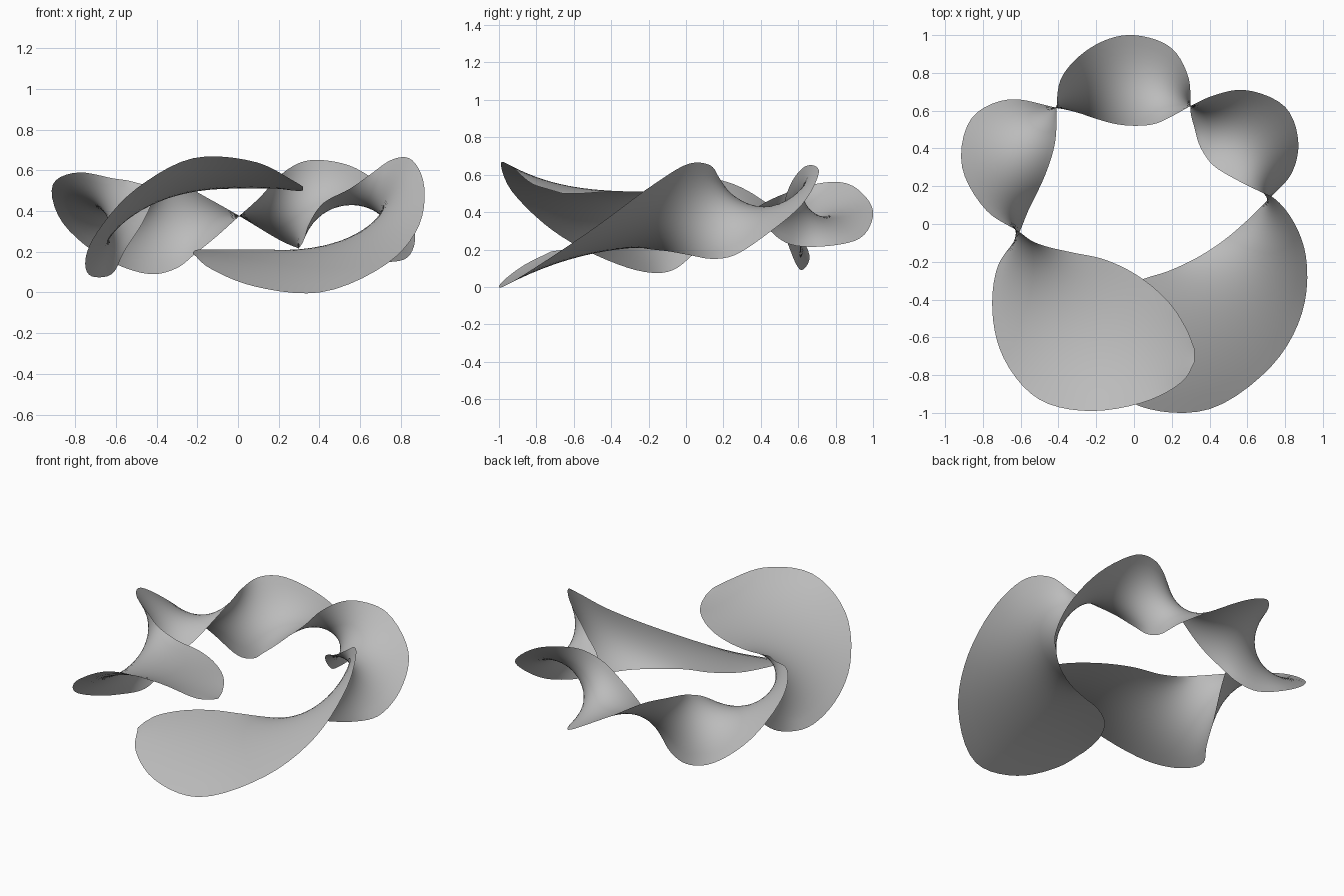
import bpy
import bmesh
from mathutils import Vector

STEPS = 5      # spline samples between two stations
ACROSS = 14    # quads across the ribbon

start_cube = bpy.data.objects.get("Cube")
if start_cube:
    bpy.data.objects.remove(start_cube, do_unlink=True)

# Two rails of the twisted ribbon in hundredths, running from the end of
# one large lobe, round the back, to the end of the other large lobe.
rail_a = [
    (32, -73, 52), (27, -82, 55), (9, -93, 64), (-22, -99, 66), (-50, -93, 51),
    (-69, -71, 30), (-75, -46, 16), (-72, -22, 8),
    (-62, -7, 9), (-56, 7, 20), (-47, 26, 34), (-42, 42, 45), (-41, 53, 50),
    (-41, 61, 53), (-39, 76, 56), (-31, 87, 55), (-16, 97, 47), (0, 100, 38),
    (20, 93, 26), (29, 77, 22), (30, 59, 22), (32, 51, 25), (35, 41, 34),
    (42, 31, 44), (55, 23, 51), (65, 18, 58),
    (75, 13, 65), (84, 2, 66), (91, -17, 55), (89, -47, 33), (73, -75, 14),
    (40, -98, 0), (8, -98, 3), (-14, -86, 12), (-22, -72, 19),
]
rail_b = [
    (32, -66, 50), (28, -56, 50), (19, -42, 51), (3, -28, 51), (-15, -19, 51),
    (-33, -15, 51), (-46, -12, 53), (-54, -9, 55),
    (-61, -4, 56), (-78, 7, 59), (-91, 30, 53), (-86, 56, 34), (-66, 66, 17),
    (-43, 62, 9), (-30, 59, 12), (-21, 56, 19), (-10, 53, 28), (0, 52, 37),
    (11, 53, 47), (20, 57, 57), (31, 63, 64), (42, 68, 65), (58, 71, 61),
    (80, 62, 44), (87, 43, 28), (83, 26, 17),
    (72, 14, 15), (60, 2, 17), (47, -9, 19), (33, -18, 20), (18, -25, 21),
    (3, -30, 21), (-11, -40, 21), (-20, -55, 21), (-22, -65, 20),
]


def smooth_path(stations):
    """Cardinal spline whose tangents follow the uneven station spacing."""
    points = [Vector(station) / 100 for station in stations]
    last = len(points) - 1
    spans = [max((points[i + 1] - points[i]).length, 0.02) ** 0.5 for i in range(last)]

    def tangent(i):
        if i == 0:
            return (points[1] - points[0]) / spans[0]
        if i == last:
            return (points[last] - points[last - 1]) / spans[last - 1]
        before = (points[i] - points[i - 1]) / spans[i - 1]
        after = (points[i + 1] - points[i]) / spans[i]
        total = spans[i - 1] + spans[i]
        return (before * spans[i] + after * spans[i - 1]) / total

    path = []
    for i in range(last):
        start, end = points[i], points[i + 1]
        pull_start, pull_end = tangent(i) * spans[i], tangent(i + 1) * spans[i]
        for step in range(STEPS):
            t = step / STEPS
            ease = t * t * (3 - 2 * t)
            path.append(start.lerp(end, ease)
                        + pull_start * (t * (1 - t) ** 2)
                        - pull_end * (t * t * (1 - t)))
    path.append(points[last])
    return path


def settle(grid, rounds):
    """Relax the inside of the sheet to a soap film, with its rim kept fixed."""
    for _ in range(rounds):
        for i in range(1, len(grid) - 1):
            for k in range(1, ACROSS):
                back, ahead = grid[i - 1][k], grid[i + 1][k]
                left, right = grid[i][k - 1], grid[i][k + 1]
                along = max((ahead - back).length, 0.002)
                across = max((right - left).length, 0.002)
                pull = min(max(across / along, 0.1), 10)
                grid[i][k] = (((back + ahead) * pull + (left + right) / pull)
                              / (2 * (pull + 1 / pull)))


def make_material(name, colour):
    material = bpy.data.materials.new(name)
    material.use_nodes = True
    material.diffuse_color = colour
    shader = next(n for n in material.node_tree.nodes if n.type == "BSDF_PRINCIPLED")
    shader.inputs["Base Color"].default_value = colour
    return material


# Ribbon surface: rulings between the two rails, then settled
sheet = [[side_a.lerp(side_b, k / ACROSS) for k in range(ACROSS + 1)]
         for side_a, side_b in zip(smooth_path(rail_a), smooth_path(rail_b))]
settle(sheet, 100)

mesh = bpy.data.meshes.new("twisted_ribbon")
bm = bmesh.new()
rows = [[bm.verts.new(point) for point in line] for line in sheet]
for row, following in zip(rows, rows[1:]):
    for k in range(ACROSS):
        bm.faces.new((row[k], row[k + 1], following[k + 1], following[k]))
bm.normal_update()
bm.to_mesh(mesh)
bm.free()

ribbon = bpy.data.objects.new("twisted_ribbon", mesh)
bpy.context.collection.objects.link(ribbon)
mesh.materials.append(make_material("plain_grey", (0.5, 0.5, 0.5, 1)))
mesh.shade_smooth()
